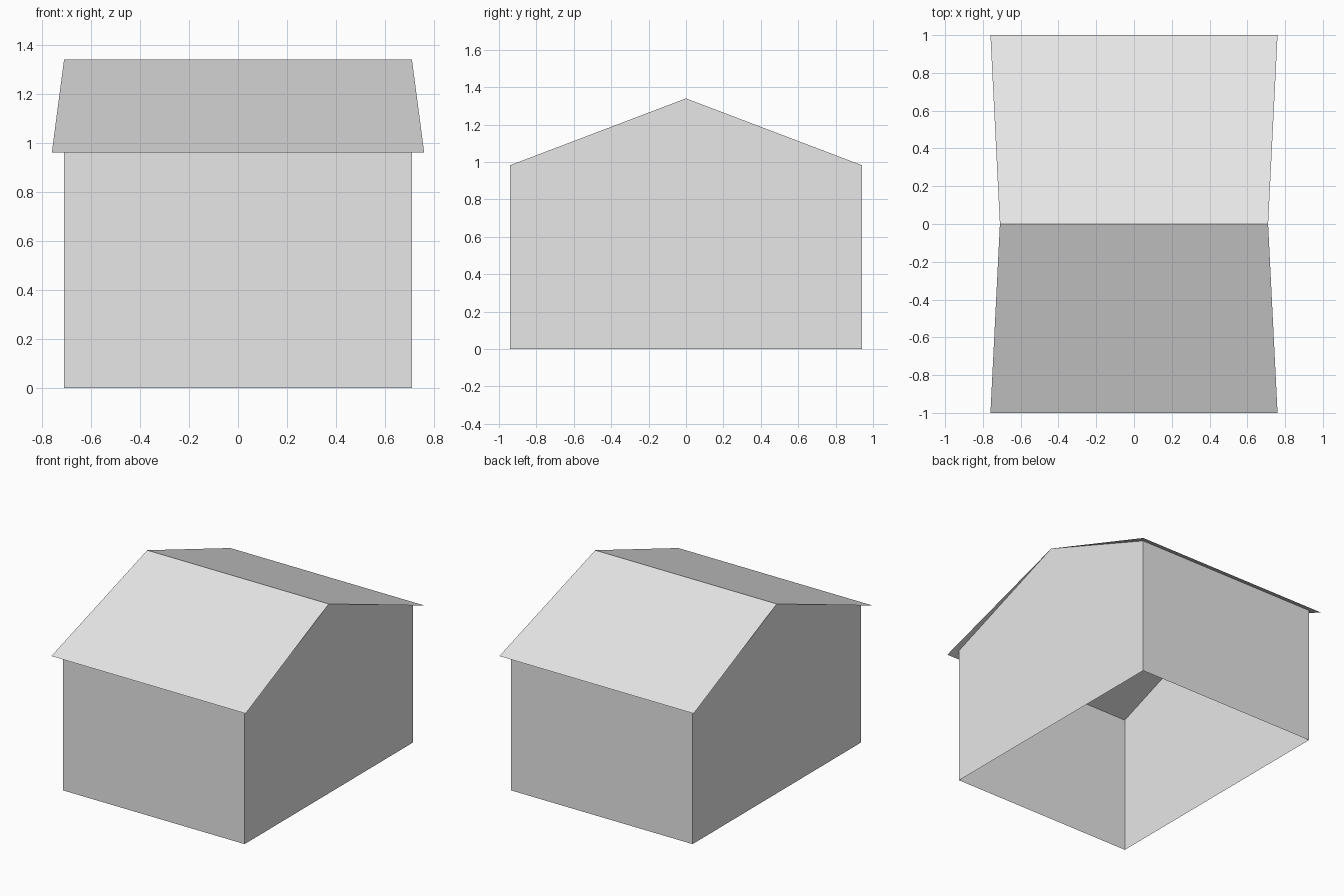
import bpy

cube = bpy.data.objects.get("Cube")
if cube:
    bpy.data.objects.remove(cube, do_unlink=True)

HALF_X, HALF_Y = 0.71, 0.94      # wall footprint
RIDGE_Z = 1.34
EAVE_X, EAVE_Y, EAVE_Z = 0.76, 1.0, 0.96
WALL_Z = RIDGE_Z - (RIDGE_Z - EAVE_Z) * HALF_Y / EAVE_Y

grey = bpy.data.materials.new("light grey")
grey.use_nodes = True
colour = (0.8, 0.8, 0.8, 1)
grey.diffuse_color = colour
grey.node_tree.nodes["Principled BSDF"].inputs["Base Color"].default_value = colour


def sheet(name, verts, faces):
    mesh = bpy.data.meshes.new(name)
    mesh.from_pydata(verts, [], faces)
    mesh.materials.append(grey)
    mesh.update()
    obj = bpy.data.objects.new(name, mesh)
    bpy.context.collection.objects.link(obj)


# Walls: a gable outline extruded along x, open underneath and under the roof
outline = [(-HALF_Y, 0), (HALF_Y, 0), (HALF_Y, WALL_Z), (0, RIDGE_Z), (-HALF_Y, WALL_Z)]
n = len(outline)
verts = [(x, y, z) for x in (HALF_X, -HALF_X) for y, z in outline]
gables = [tuple(range(n)), tuple(reversed(range(n, 2 * n)))]
sides = [(i, i + n, (i + 1) % n + n, (i + 1) % n) for i in (1, 4)]
sheet("walls", verts, gables + sides)

# Roof: two thin slopes that flare out towards the eaves
rows = [(EAVE_X, -EAVE_Y, EAVE_Z), (HALF_X, 0, RIDGE_Z), (EAVE_X, EAVE_Y, EAVE_Z)]
verts = [(s * x, y, z) for x, y, z in rows for s in (-1, 1)]
sheet("roof", verts, [(i, i + 1, i + 3, i + 2) for i in (0, 2)])
